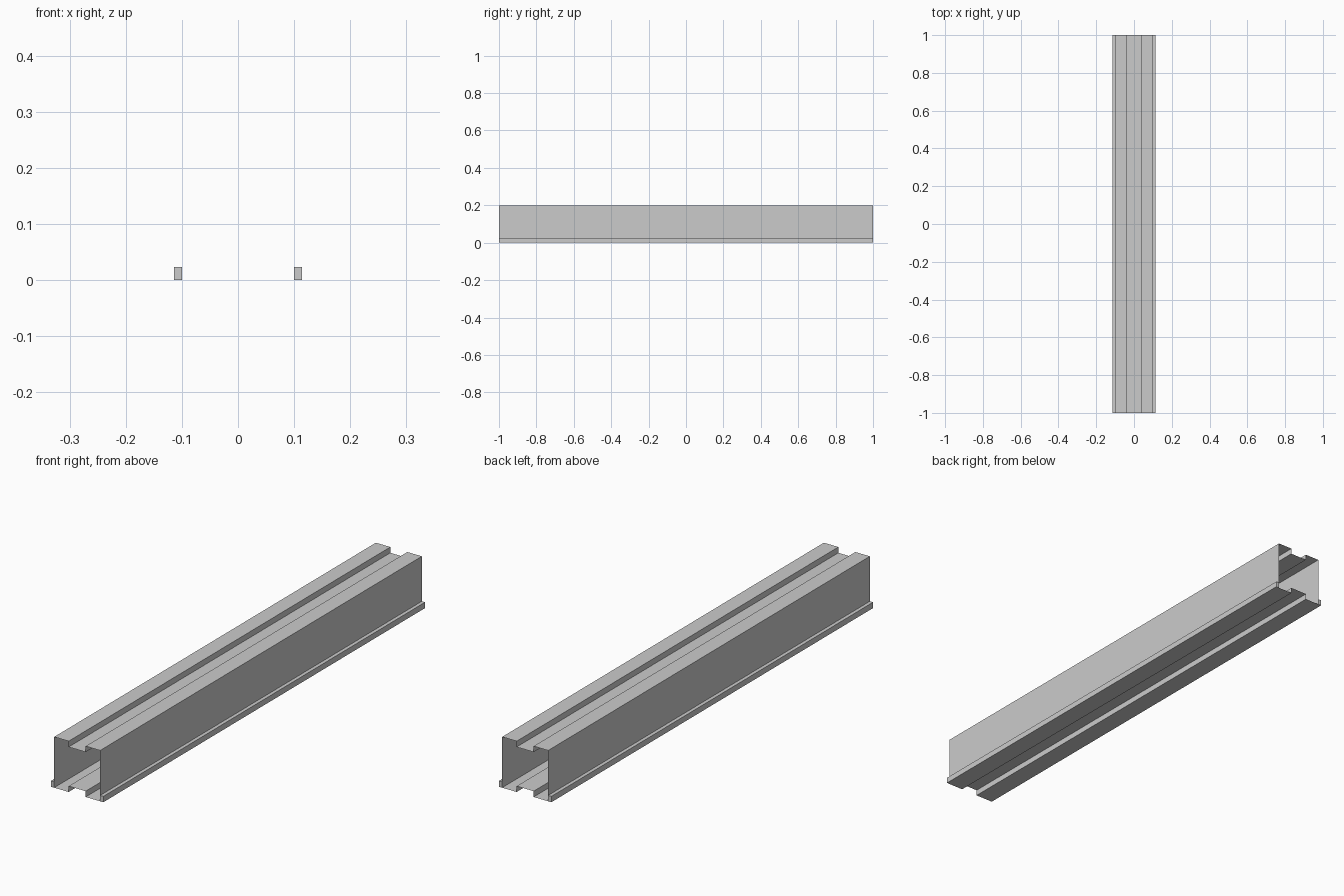
import bpy

if "Cube" in bpy.data.objects:
    bpy.data.objects.remove(bpy.data.objects["Cube"])

HALF_LEN = 1.0
W, H = 0.10, 0.20        # rail half width and height
G, D = 0.037, 0.023      # groove half width and depth
F, FH = 0.114, 0.023     # flange outer edge and height


def sheet(name, segments, caps=()):
    """Sweep (x, z) segments along y as thin open sheets; normals lie left of travel."""
    verts, faces = [], []
    for a, b in segments:
        n = len(verts)
        verts += [(a[0], -HALF_LEN, a[1]), (b[0], -HALF_LEN, b[1]),
                  (b[0], HALF_LEN, b[1]), (a[0], HALF_LEN, a[1])]
        faces.append((n, n + 1, n + 2, n + 3))
    for y, outline in caps:
        n = len(verts)
        verts += [(x, y, z) for x, z in outline]
        faces.append(tuple(range(n, n + len(outline))))
    mesh = bpy.data.meshes.new(name)
    mesh.from_pydata(verts, [], faces)
    obj = bpy.data.objects.new(name, mesh)
    bpy.context.collection.objects.link(obj)
    return obj


def path(*pts):
    return list(zip(pts, pts[1:]))


# top face with its groove walls, and the side walls
sheet("top_and_sides",
      path((-W, 0), (-W, H), (-G, H), (-G, H - D))
      + path((G, H - D), (G, H), (W, H), (W, 0)))

# groove floors (faces turned to the inside of the rail)
sheet("top_groove_floor", path((G, H - D), (-G, H - D)))
sheet("bottom_groove_floor", path((-G, D), (G, D)))

# bottom strips with the lower groove walls
sheet("bottom_strips",
      path((W, 0), (G, 0), (G, D)) + path((-G, D), (-G, 0), (-W, 0)))

# side flanges with closed ends
for side, label in ((-1, "left"), (1, "right")):
    i, o = side * W, side * F
    lo, hi = min(i, o), max(i, o)
    top = path((lo, FH), (hi, FH)) if side < 0 else path((hi, FH), (lo, FH))
    outer = path((o, 0), (o, FH)) if side > 0 else path((o, FH), (o, 0))
    bottom = path((hi, 0), (lo, 0))
    box = [(lo, 0), (lo, FH), (hi, FH), (hi, 0)]
    sheet(label + "_flange", top + outer + bottom,
          [(-HALF_LEN, box), (HALF_LEN, box[::-1])])
